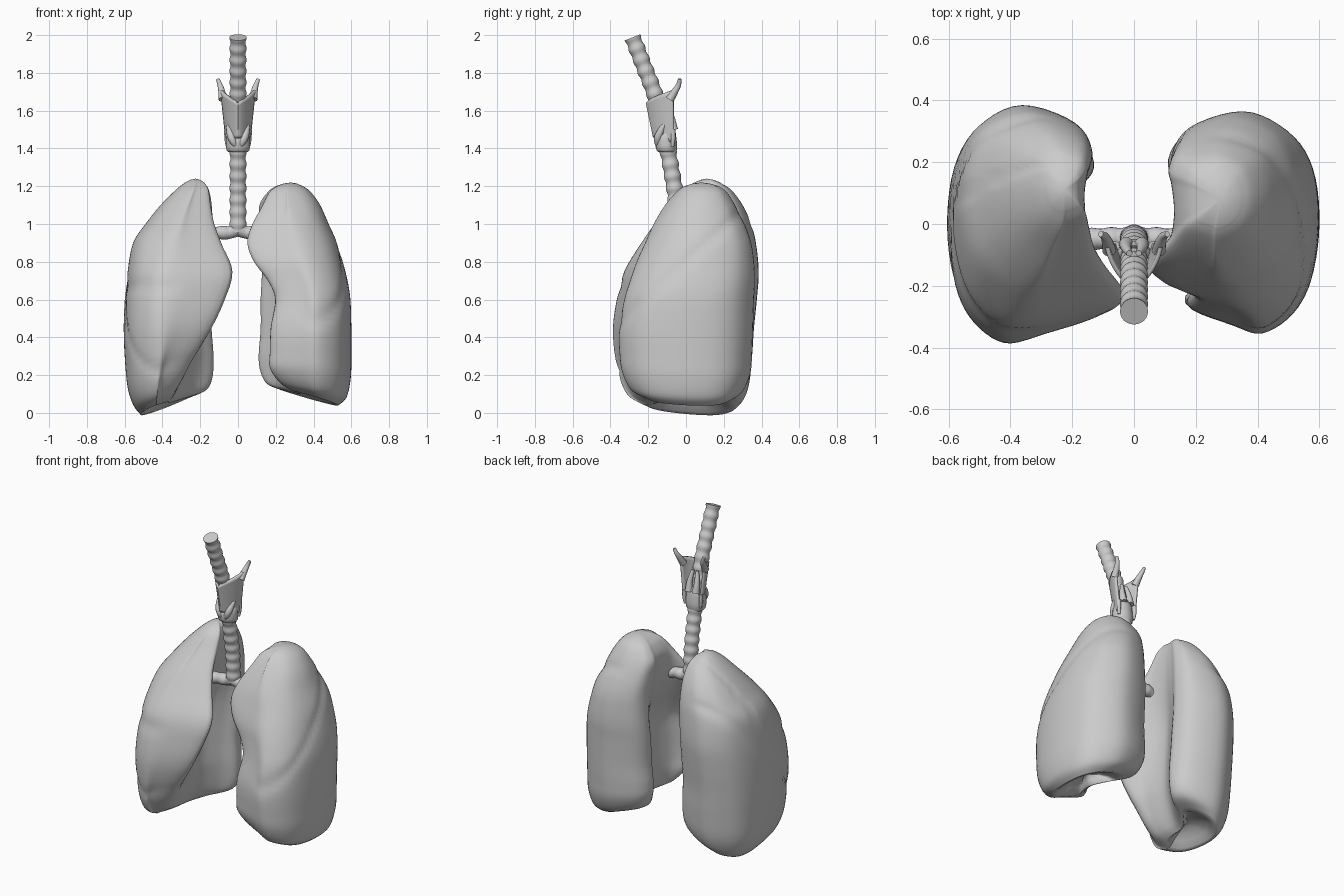
import bpy, bmesh, math
from mathutils import Vector

if "Cube" in bpy.data.objects:
    bpy.data.objects.remove(bpy.data.objects["Cube"])


def spline(pts, n, closed=False):
    # Catmull-Rom interpolation of tuples of any length
    m, out = len(pts), []
    for i in range(m if closed else m - 1):
        if closed:
            a, b, c, d = (pts[(i + k) % m] for k in (-1, 0, 1, 2))
        else:
            a, b, c, d = (pts[min(max(i + k, 0), m - 1)] for k in (-1, 0, 1, 2))
        for j in range(n):
            t = j / n
            out.append(tuple(0.5 * (2 * q + (r - p) * t + (2 * p - 5 * q + 4 * r - s) * t * t
                             + (3 * q - p - 3 * r + s) * t ** 3) for p, q, r, s in zip(a, b, c, d)))
    if not closed:
        out.append(tuple(pts[-1]))
    return out


def finish(name, bm, angle=60):
    bmesh.ops.recalc_face_normals(bm, faces=bm.faces[:])
    me = bpy.data.meshes.new(name)
    bm.to_mesh(me)
    bm.free()
    ob = bpy.data.objects.new(name, me)
    bpy.context.collection.objects.link(ob)
    bpy.ops.object.select_all(action='DESELECT')
    ob.select_set(True)
    bpy.context.view_layer.objects.active = ob
    bpy.ops.object.shade_smooth_by_angle(angle=math.radians(angle))
    return ob


def loft(name, rings, angle=60):
    # skin closed rings, a one-point ring becomes a fan, open ends are capped
    bm = bmesh.new()
    vs = [[bm.verts.new(p) for p in r] for r in rings]
    for a, b in zip(vs, vs[1:]):
        n = max(len(a), len(b))
        for i in range(n):
            j = (i + 1) % n
            if len(a) == 1:
                bm.faces.new((a[0], b[j], b[i]))
            elif len(b) == 1:
                bm.faces.new((a[i], a[j], b[0]))
            else:
                bm.faces.new((a[i], a[j], b[j], b[i]))
    for r in (vs[0], vs[-1]):
        if len(r) > 2:
            bm.faces.new(r)
    return finish(name, bm, angle)


def tube(name, path, radius, n=8, sides=20):
    # sweep a circle; radius is a function of travelled length and fraction
    pts = [Vector(p) for p in spline(path, n)]
    rings, s = [], 0
    for i, p in enumerate(pts):
        t = (pts[min(i + 1, len(pts) - 1)] - pts[max(i - 1, 0)]).normalized()
        s += (p - pts[i - 1]).length if i else 0
        side = t.cross(Vector((0, 1, 0)) if abs(t.y) < 0.8 else Vector((0, 0, 1))).normalized()
        up = side.cross(t)
        r = radius(s, i / (len(pts) - 1))
        rings.append([p + r * (math.cos(a) * side + math.sin(a) * up)
                      for a in (k * math.tau / sides for k in range(sides))])
    return loft(name, rings)


def lung(name, sign, rows, apex, lift_x, lift_y, grooves):
    # rows: z, lateral x, front edge x, hollow x, back edge x, front y, back y
    z0, rings = rows[0][0], []
    for z, xl, xf, xh, xb, yf, yb in spline(rows, 5):
        W, D, ym = xl - min(xf, xb), yb - yf, (yf + yb) / 2
        w = xl - xh
        prof = [(xl, ym), (xl - .075 * w, yf + .25 * D), (xl - .25 * w, yf + .09 * D),
                (xl - .54 * w, yf), (xf + .35 * (xl - xf), yf + .035 * D),
                (xf, yf + .13 * D), (xf * .35 + xh * .65, yf + .27 * D),
                (xh, ym - .03 * D), (xh * .5 + xb * .5, ym + .14 * D),
                (xb, yb - .23 * D), (xb + .12 * (xl - xb), yb - .08 * D),
                (xl - .5 * (xl - xb), yb), (xl - .2 * (xl - xb), yb - .09 * D),
                (xl - .06 * w, yb - .25 * D)]
        fade = max(0, 1 - (z - z0) / .35)
        ring = []
        for x, y in spline(prof, 5, True):
            zz = z + fade * (lift_x * (xl - x) / W + lift_y * (yb - y) / D)
            cx = xl - .5 * W
            if x > cx - .05:
                # lobe fissures
                g = sum(.009 * math.exp(-((zz - f(y)) / .035) ** 2) for f in grooves)
                g *= min(1, (x - cx + .05) / .1)
                v = Vector((x - cx, y - ym))
                v *= 1 - g / max(v.length, .05)
                x, y = cx + v.x, ym + v.y
            ring.append(Vector((sign * x, y, zz)))
        rings.append(ring)
    # shallow hollow diaphragm surface below
    c = sum(rings[0], Vector()) / len(rings[0])
    base = [[c + (p - c) * k + Vector((0, 0, dz)) for p in rings[0]]
            for k, dz in ((.15, .068), (.4, .058), (.65, .033), (.85, .006))]
    rings = [[c + Vector((0, 0, .07))]] + base + rings
    rings.append([(p * .5 + Vector(apex) * .5) + Vector((0, 0, .004)) for p in rings[-1]])
    return loft(name, rings + [[Vector(apex)]], 180)


lung("lung_three_lobes", -1, [
    (-.025, .515, .39, .36, .26, -.22, .26), (.03, .555, .35, .33, .17, -.30, .305),
    (.13, .585, .30, .30, .135, -.345, .335), (.30, .60, .23, .27, .13, -.375, .35),
    (.45, .605, .14, .26, .14, -.385, .36), (.60, .60, .07, .25, .14, -.365, .375),
    (.75, .585, .03, .23, .14, -.325, .385), (.90, .555, .09, .19, .135, -.235, .37),
    (1.0, .49, .13, .17, .135, -.165, .345), (1.1, .41, .15, .16, .14, -.08, .30),
    (1.18, .33, .16, .165, .155, -.01, .24), (1.22, .28, .18, .185, .18, .045, .18)],
    (-.225, .11, 1.24), .1, .035,
    [lambda y: .62 + 1.1 * y, lambda y: .67 if y < .02 else .67 + 3 * (y - .02)])

lung("lung_two_lobes", 1, [
    (.03, .53, .30, .33, .22, -.22, .24), (.075, .575, .23, .29, .15, -.29, .30),
    (.18, .597, .17, .27, .115, -.335, .34), (.30, .60, .17, .26, .11, -.35, .35),
    (.45, .60, .175, .26, .12, -.352, .355), (.60, .595, .20, .26, .12, -.325, .36),
    (.70, .58, .16, .24, .125, -.295, .365), (.80, .555, .085, .20, .13, -.26, .36),
    (.90, .525, .05, .165, .13, -.215, .345), (1.0, .48, .08, .14, .12, -.17, .31),
    (1.1, .435, .14, .13, .115, -.11, .26), (1.17, .385, .175, .165, .16, -.05, .215),
    (1.2, .345, .21, .205, .20, -.01, .175)],
    (.28, .08, 1.22), .09, .02, [lambda y: .8 + .9 * y])

# ringed windpipe
tube("windpipe", [(0, -.283, 1.988), (0, -.225, 1.84), (0, -.16, 1.67), (0, -.112, 1.47),
                  (0, -.08, 1.3), (0, -.055, 1.14), (0, -.045, .96)],
     lambda s, t: .0425 + .003 * math.cos(math.tau * s / .064), 24, 24)

# main bronchi
for s, side in ((-1, "a"), (1, "b")):
    tube("bronchus_" + side, [(0, -.045, .975), (s * .045, -.046, .955), (s * .1, -.048, .953),
                              (s * .18, -.05, .94)],
         lambda d, t: .035 + .002 * math.sin(d * 100), 12)

# shield cartilage of the larynx, an open folded sheet
bm = bmesh.new()
NA, NB = 24, 12
grid = []
for j in range(NB + 1):
    b = j / NB
    row = []
    for i in range(NA + 1):
        a = 2 * i / NA - 1
        top = 1.64 + .07 * abs(a) ** .8
        bot = 1.46 - .03 * abs(a)
        x = (.058 + .03 * b) * math.sin(a * 1.35) / math.sin(1.35)
        y = -.168 - .038 * b + (.105 + .035 * b) * abs(a) ** 1.3
        row.append(bm.verts.new((x, y, bot + b * (top - bot))))
    grid.append(row)
for r, q in zip(grid, grid[1:]):
    for i in range(NA):
        bm.faces.new((r[i], r[i + 1], q[i + 1], q[i]))
shield = finish("larynx_shield", bm)
sol = shield.modifiers.new("thickness", 'SOLIDIFY')
sol.thickness = .014
sol.offset = 0

# ring cartilage, taller at the back
rings = []
for k, r in ((0, .8), (.1, .95), (.35, 1), (.65, .97), (.9, .92), (1, .75)):
    ring = []
    for i in range(28):
        a = i * math.tau / 28
        back = .5 + .5 * math.sin(a)
        ring.append((.064 * r * math.cos(a), -.1 - .012 * k + .056 * r * math.sin(a),
                     1.38 + k * (.07 + .08 * back)))
    rings.append(ring)
loft("larynx_ring", rings)

for s, side in ((-1, "a"), (1, "b")):
    # horns, oblique muscles and small rear cartilages
    tube("horn_" + side, [(s * .08, -.085, 1.66), (s * .086, -.06, 1.70),
                          (s * .095, -.04, 1.735), (s * .108, -.033, 1.768)],
         lambda d, t: .023 - .014 * t, 6, 12)
    tube("lower_horn_" + side, [(s * .06, -.07, 1.5), (s * .06, -.068, 1.45), (s * .055, -.072, 1.41)],
         lambda d, t: .014 - .005 * t, 6, 12)
    tube("oblique_muscle_" + side, [(s * .012, -.15, 1.41), (s * .035, -.147, 1.46),
                                    (s * .053, -.115, 1.53)],
         lambda d, t: .008 + .013 * math.sin(math.pi * t), 6, 12)
    tube("rear_cartilage_" + side, [(s * .025, -.066, 1.5), (s * .026, -.076, 1.56),
                                    (s * .015, -.095, 1.63)],
         lambda d, t: .024 - .014 * t, 6, 12)
